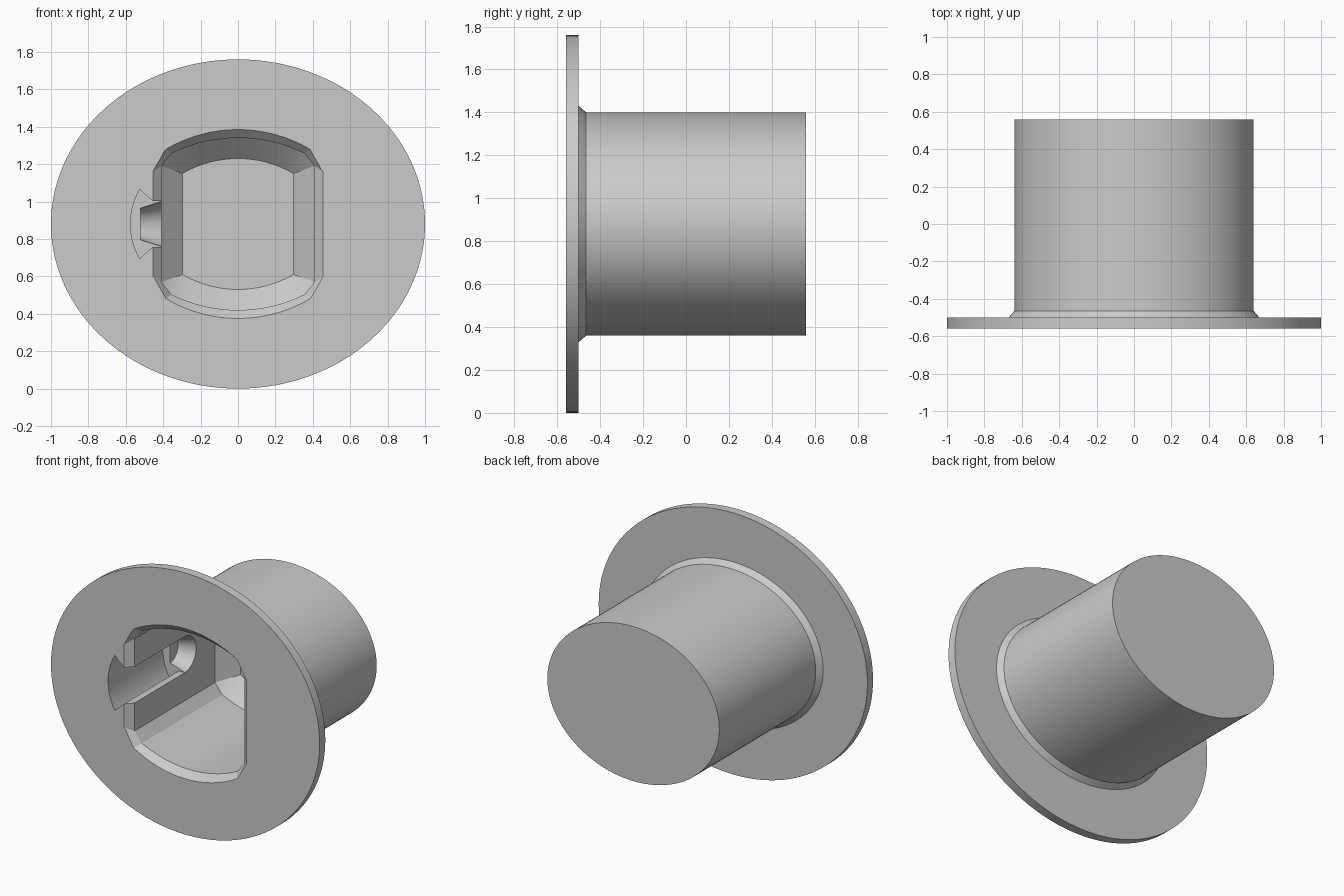
import bpy
import bmesh
import math

cube = bpy.data.objects.get("Cube")
if cube:
    bpy.data.objects.remove(cube, do_unlink=True)

CZ = 0.88       # height of the main axis
FRONT = -0.56   # front plane of the flange

grey = bpy.data.materials.new("plain_grey")
grey.use_nodes = True
grey.diffuse_color = (0.6, 0.6, 0.6, 1)
grey.node_tree.nodes["Principled BSDF"].inputs["Base Color"].default_value = (0.6, 0.6, 0.6, 1)


def loft(name, rings):
    """Closed solid through rings of equal length; each ring is (y, [(x, z), ...])."""
    bm = bmesh.new()
    loops = [[bm.verts.new((x, y, z + CZ)) for x, z in pts] for y, pts in rings]
    n = len(loops[0])
    for a, b in zip(loops, loops[1:]):
        for i in range(n):
            j = (i + 1) % n
            bm.faces.new((a[i], a[j], b[j], b[i]))
    bm.faces.new(loops[0])
    bm.faces.new(loops[-1])
    bmesh.ops.remove_doubles(bm, verts=bm.verts, dist=1e-5)
    bmesh.ops.recalc_face_normals(bm, faces=bm.faces)
    mesh = bpy.data.meshes.new(name)
    bm.to_mesh(mesh)
    bm.free()
    mesh.materials.append(grey)
    ob = bpy.data.objects.new(name, mesh)
    bpy.context.collection.objects.link(ob)
    return ob


def ellipse(rx, rz, n=128):
    return [(rx * math.cos(2 * math.pi * i / n), rz * math.sin(2 * math.pi * i / n))
            for i in range(n)]


def arc(half, sag, n=16):
    """Circular arc as (across, drop) pairs, from +half to -half."""
    r = (half * half + sag * sag) / (2 * sag)
    return [(t, r - math.sqrt(r * r - t * t))
            for t in (half * (1 - 2 * i / n) for i in range(n + 1))]


def pocket(side, side_z, corner, corner_z, top):
    """Upright sides, cut corners and bowed top and bottom."""
    upper = [(side, side_z)]
    upper += [(x, top - d) for x, d in arc(corner, top - corner_z)]
    upper += [(-side, side_z)]
    return upper + [(-x, -z) for x, z in upper]


# Flange, chamfered collar and barrel in one body
body = loft("flanged_socket_body", [
    (FRONT, ellipse(1, 0.88)), (-0.5, ellipse(1, 0.88)),
    (-0.5, ellipse(0.67, 0.55)), (-0.465, ellipse(0.64, 0.52)),
    (0.56, ellipse(0.64, 0.52))])

# Pocket with chamfered mouth and sloping end
mouth = pocket(0.455, 0.28, 0.385, 0.4, 0.505)
wall = pocket(0.41, 0.31, 0.355, 0.377, 0.46)
floor = pocket(0.297, 0.27, 0.297, 0.27, 0.35)
# The mouth slope is carried a little past the front plane
over = [(x + (x - u) * 0.2, z + (z - w) * 0.2) for (x, z), (u, w) in zip(mouth, wall)]
pocket_cutter = loft("pocket_cutter", [
    (FRONT - 0.009, over), (FRONT + 0.045, wall), (0.34, wall), (0.45, floor)])

# Flared keyway along the right wall
key = [(-0.575 + d, t) for t, d in arc(0.185, 0.05)]
key += [(-0.455, -0.122), (-0.36, -0.122), (-0.36, 0.122), (-0.455, 0.122)]
key_cutter = loft("keyway_cutter", [(FRONT - 0.05, key), (0.02, key)])

# Tapered round recess at the end of the keyway
bm = bmesh.new()
bmesh.ops.create_cone(bm, cap_ends=True, segments=64, radius1=0.085, radius2=0.136, depth=0.16)
mesh = bpy.data.meshes.new("recess_cutter")
bm.to_mesh(mesh)
bm.free()
mesh.materials.append(grey)
recess_cutter = bpy.data.objects.new("recess_cutter", mesh)
bpy.context.collection.objects.link(recess_cutter)
recess_cutter.rotation_euler = (0, math.pi / 2, 0)
recess_cutter.location = (-0.44, 0.02, CZ)

# Cut all recesses out of the body
bpy.ops.object.select_all(action="DESELECT")
bpy.context.view_layer.objects.active = body
body.select_set(True)
bpy.context.view_layer.update()
for cutter in (pocket_cutter, key_cutter, recess_cutter):
    mod = body.modifiers.new(cutter.name, "BOOLEAN")
    mod.operation = "DIFFERENCE"
    mod.solver = "EXACT"
    mod.object = cutter
    bpy.ops.object.modifier_apply(modifier=mod.name)
    bpy.data.objects.remove(cutter, do_unlink=True)

bpy.ops.object.shade_smooth_by_angle(angle=math.radians(20))
